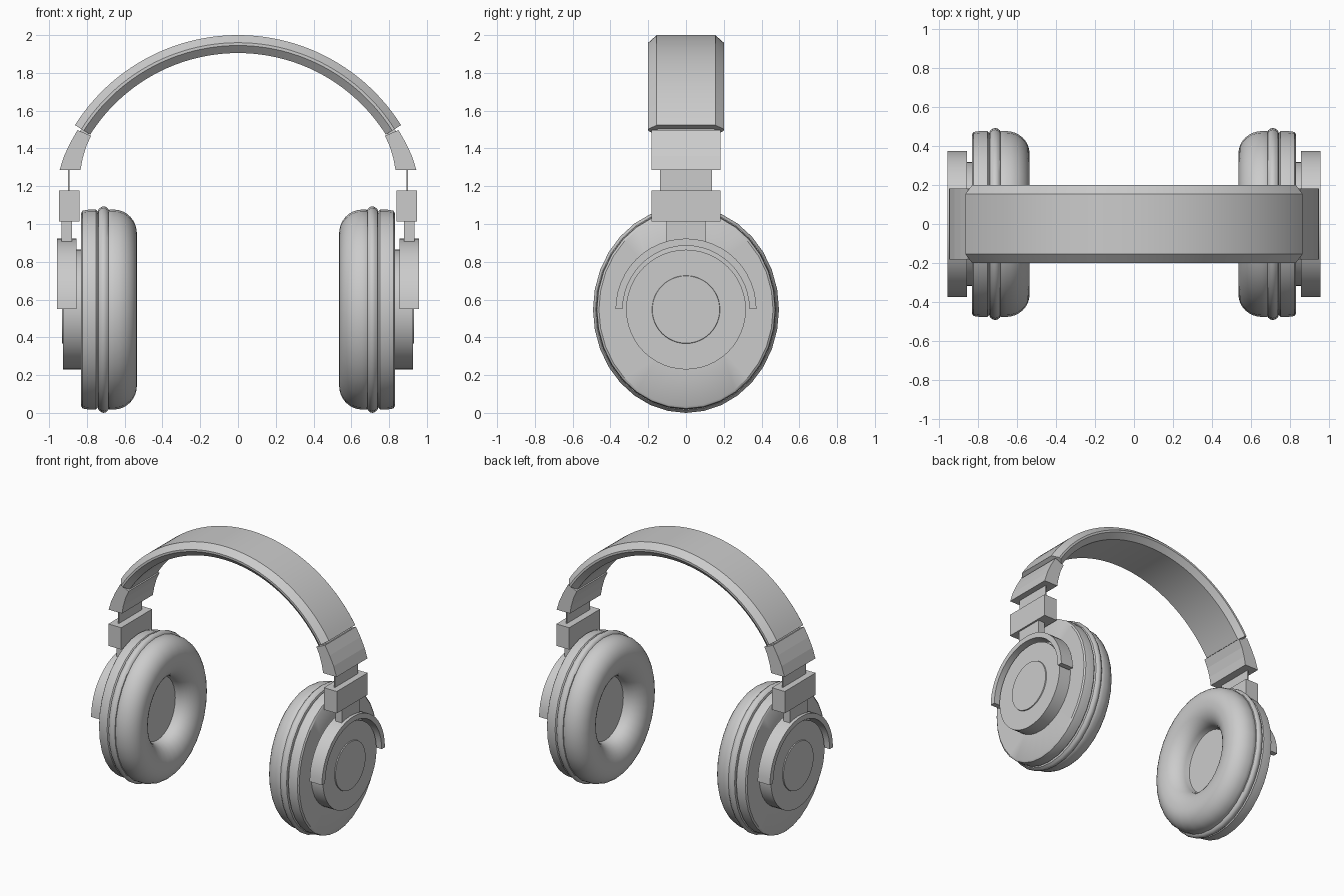
import bpy, bmesh
from math import sin, cos, pi, radians

if "Cube" in bpy.data.objects:
    bpy.data.objects.remove(bpy.data.objects["Cube"])

CUP_Z = 0.547      # height of the ear cup axis
ARC_Z = 0.98       # centre height of the headband arc


def finish(name, bm, smooth=None):
    bmesh.ops.remove_doubles(bm, verts=bm.verts, dist=1e-5)
    bmesh.ops.recalc_face_normals(bm, faces=bm.faces)
    me = bpy.data.meshes.new(name)
    bm.to_mesh(me)
    bm.free()
    ob = bpy.data.objects.new(name, me)
    bpy.context.collection.objects.link(ob)
    if smooth:
        bpy.ops.object.select_all(action='DESELECT')
        ob.select_set(True)
        bpy.context.view_layer.objects.active = ob
        bpy.ops.object.shade_smooth_by_angle(angle=radians(smooth))
    return ob


def skin(name, rings, closed=False, smooth=None):
    """Join rings of points; open stacks get end caps."""
    bm = bmesh.new()
    vs = [[bm.verts.new(p) for p in r] for r in rings]
    n = len(vs[0])
    pairs = list(zip(vs, vs[1:])) + ([(vs[-1], vs[0])] if closed else [])
    for a, b in pairs:
        for i in range(n):
            j = (i + 1) % n
            bm.faces.new((a[i], a[j], b[j], b[i]))
    if not closed:
        bm.faces.new(vs[0])
        bm.faces.new(vs[-1])
    return finish(name, bm, smooth)


def box(name, x0, x1, half_y, z0, z1):
    return skin(name, [[(x, -half_y, z0), (x, half_y, z0), (x, half_y, z1), (x, -half_y, z1)]
                       for x in (x0, x1)])


def lathe(name, profile, sy=1.0, seg=32, smooth=35):
    """Turn (radius, x) points about the cup axis; sy squashes it in y."""
    return skin(name, [[(x, r * sy * sin(2 * pi * i / seg), CUP_Z + r * cos(2 * pi * i / seg))
                        for i in range(seg)] for r, x in profile], smooth=smooth)


def arc_sweep(name, section, a0, a1, steps, smooth=None):
    """Sweep a (y, radius) section along the headband arc, angles in degrees."""
    rings = []
    for k in range(steps + 1):
        a = radians(a0 + (a1 - a0) * k / steps)
        rings.append([(r * cos(a), y, ARC_Z + r * sin(a)) for y, r in section])
    return skin(name, rings, smooth=smooth)


# Headband with chamfered edges
arc_sweep("headband", [(-.155, 1.02), (.155, 1.02), (.2, .98), (.2, .965),
                       (.165, .925), (-.165, .925), (-.2, .965), (-.2, .98)],
          32.2, 147.8, 48, smooth=25)

for side, s in (("right", 1), ("left", -1)):
    # Slider end piece and its neck into the band
    outer = [(.85, 1.497), (.888, 1.43), (.921, 1.36), (.945, 1.285)]
    inner = [(.834, 1.285), (.823, 1.345), (.804, 1.41), (.778, 1.467)]
    skin(f"band_end_{side}", [[(s * x, y, z) for x, z in outer + inner] for y in (-.183, .183)])
    a = (27, 36) if s > 0 else (153, 144)
    arc_sweep(f"band_neck_{side}", [(-.15, .935), (.15, .935), (.15, .98), (-.15, .98)], *a, 3)

    # Adjustment plate, hinge block and stem
    box(f"slider_plate_{side}", s * .892, s * .9, .138, 1.16, 1.32)
    box(f"hinge_block_{side}", s * .84, s * .947, .183, 1.013, 1.177)
    box(f"stem_{side}", s * .88, s * .934, .104, .895, 1.02)

    # Half-ring yoke
    rings = []
    for k in range(25):
        t = pi * k / 24
        rings.append([(s * x, r * cos(t), .55 + r * sin(t))
                      for x, r in ((.855, .335), (.957, .335), (.957, .373), (.855, .373))])
    skin(f"yoke_{side}", rings, smooth=30)

    # Round outer housing with a raised centre
    lathe(f"housing_{side}", [(.317, s * .80), (.317, s * .926), (.18, s * .926),
                              (.178, s * .933), (.01, s * .933)], seg=48)

    # Oval cup shell with seam bead
    shell = [(.30, .70), (.30, .83), (.512, .83), (.524, .822), (.529, .79), (.529, .752), (.518, .742),
             (.532, .738), (.543, .724), (.547, .711), (.543, .698), (.532, .686), (.515, .682), (.30, .682)]
    lathe(f"cup_shell_{side}", [(r, s * x) for r, x in shell[1:]], sy=.9)

    # Padded cushion with a recessed speaker face
    pad = [(.515, .70), (.529, .68), (.529, .655)]
    pad += [(.40 + .129 * cos(t), .655 - .12 * sin(t)) for t in [pi / 2 * k / 8 for k in range(1, 9)]]
    pad += [(.39 - .15 * sin(t), .655 - .12 * cos(t)) for t in [pi / 2 * k / 8 for k in range(1, 9)]]
    pad += [(.235, .668)]
    lathe(f"ear_cushion_{side}", [(r, s * x) for r, x in pad], sy=.9, smooth=50)
